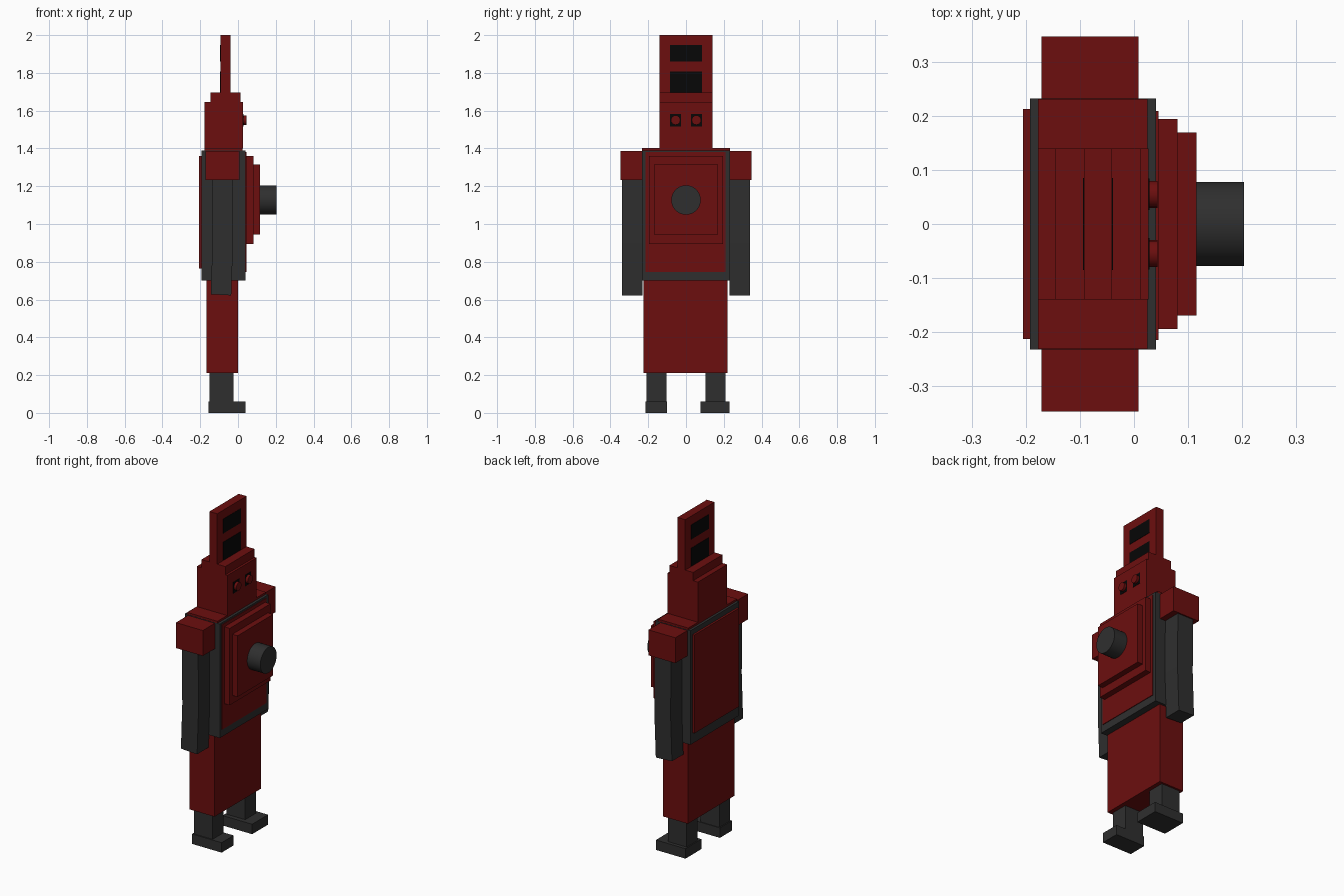
import bpy
import bmesh
from math import pi
from mathutils import Matrix, Vector

cube = bpy.data.objects.get("Cube")
if cube:
    bpy.data.objects.remove(cube, do_unlink=True)


def material(name, rgb):
    mat = bpy.data.materials.new(name)
    mat.use_nodes = True
    mat.diffuse_color = (*rgb, 1)
    mat.node_tree.nodes["Principled BSDF"].inputs["Base Color"].default_value = (*rgb, 1)
    return mat


RED = material("dark red", (0.15, 0.0045, 0.0045))
GREY = material("charcoal", (0.028, 0.028, 0.028))
BLACK = material("black", (0.002, 0.002, 0.002))


def finish(name, bm, mat):
    bmesh.ops.recalc_face_normals(bm, faces=bm.faces)
    mesh = bpy.data.meshes.new(name)
    bm.to_mesh(mesh)
    bm.free()
    mesh.materials.append(mat)
    obj = bpy.data.objects.new(name, mesh)
    bpy.context.collection.objects.link(obj)
    return obj


def box(name, mat, x, y, z):
    """Box spanning the given (low, high) range on each axis."""
    bm = bmesh.new()
    size = [b - a for a, b in (x, y, z)]
    mid = Vector([(a + b) / 2 for a, b in (x, y, z)])
    bmesh.ops.create_cube(bm, size=1, matrix=Matrix.Translation(mid) @ Matrix.Diagonal((*size, 1)))
    return finish(name, bm, mat)


def disc(name, mat, x, y, z, radius, sides):
    """Cylinder lying along x."""
    bm = bmesh.new()
    place = Matrix.Translation(((x[0] + x[1]) / 2, y, z)) @ Matrix.Rotation(pi / 2, 4, "Y")
    bmesh.ops.create_cone(bm, cap_ends=True, segments=sides, radius1=radius, radius2=radius,
                          depth=x[1] - x[0], matrix=place)
    obj = finish(name, bm, mat)
    bpy.ops.object.select_all(action="DESELECT")
    obj.select_set(True)
    bpy.context.view_layer.objects.active = obj
    bpy.ops.object.shade_smooth_by_angle()


def prism(name, mat, profile, y):
    """Side profile of (x, z) points extruded across y."""
    bm = bmesh.new()
    face = bm.faces.new([bm.verts.new((px, y[0], pz)) for px, pz in profile])
    new = bmesh.ops.extrude_face_region(bm, geom=[face])["geom"]
    bmesh.ops.translate(bm, vec=(0, y[1] - y[0], 0),
                        verts=[v for v in new if isinstance(v, bmesh.types.BMVert)])
    finish(name, bm, mat)


def both(a):
    return (-a, a)


# Body
box("lower_body", RED, (-0.167, 0), (-0.225, 0.22), (0.21, 0.70))
box("torso", GREY, (-0.193, 0.041), both(0.233), (0.70, 1.39))
box("torso_top", RED, (-0.178, 0.025), both(0.232), (1.385, 1.402))
box("back_plate", RED, (-0.206, -0.19), both(0.213), (0.765, 1.36))

# Stepped chest with round nozzle
box("chest_plate", RED, (0.03, 0.045), (-0.215, 0.21), (0.745, 1.38))
box("chest_step", RED, (0.04, 0.081), both(0.195), (0.895, 1.36))
box("chest_panel", RED, (0.08, 0.116), both(0.17), (0.945, 1.315))
disc("chest_nozzle", GREY, (0.11, 0.204), 0, 1.127, 0.078, 32)

# Head and crest
box("head", RED, (-0.178, 0.027), both(0.14), (1.40, 1.645))
box("head_step", RED, (-0.146, 0.013), both(0.14), (1.64, 1.695))
box("crest", RED, (-0.093, -0.041), both(0.14), (1.69, 2.0))
for label, z in (("upper", (1.86, 1.947)), ("lower", (1.697, 1.807))):
    box(f"crest_window_{label}", BLACK, (-0.095, -0.039), both(0.085), z)

for side, s in (("left", 1), ("right", -1)):
    def span(a, b):
        return tuple(sorted((s * a, s * b)))

    # Eyes
    box(f"eye_socket_{side}", BLACK, (0.024, 0.029), span(0.026, 0.084), (1.515, 1.583))
    disc(f"eye_{side}", RED, (0.024, 0.044), s * 0.055, 1.55, 0.025, 16)

    # Shoulders and slightly bent arms
    box(f"shoulder_{side}", RED, (-0.172, 0.008), span(0.225, 0.348), (1.232, 1.386))
    prism(f"arm_{side}", GREY, [(-0.138, 1.24), (-0.135, 0.90), (-0.144, 0.628),
                                (-0.036, 0.622), (-0.026, 0.90), (-0.029, 1.24)],
          span(0.231, 0.34))

    # Legs
    box(f"leg_{side}", GREY, (-0.15, -0.025), span(0.104, 0.208), (0.05, 0.22))

# Feet, one wider than the other
box("foot_left", GREY, (-0.157, 0.041), (0.077, 0.229), (0, 0.06))
box("foot_right", GREY, (-0.157, 0.041), (-0.215, -0.10), (0, 0.06))
